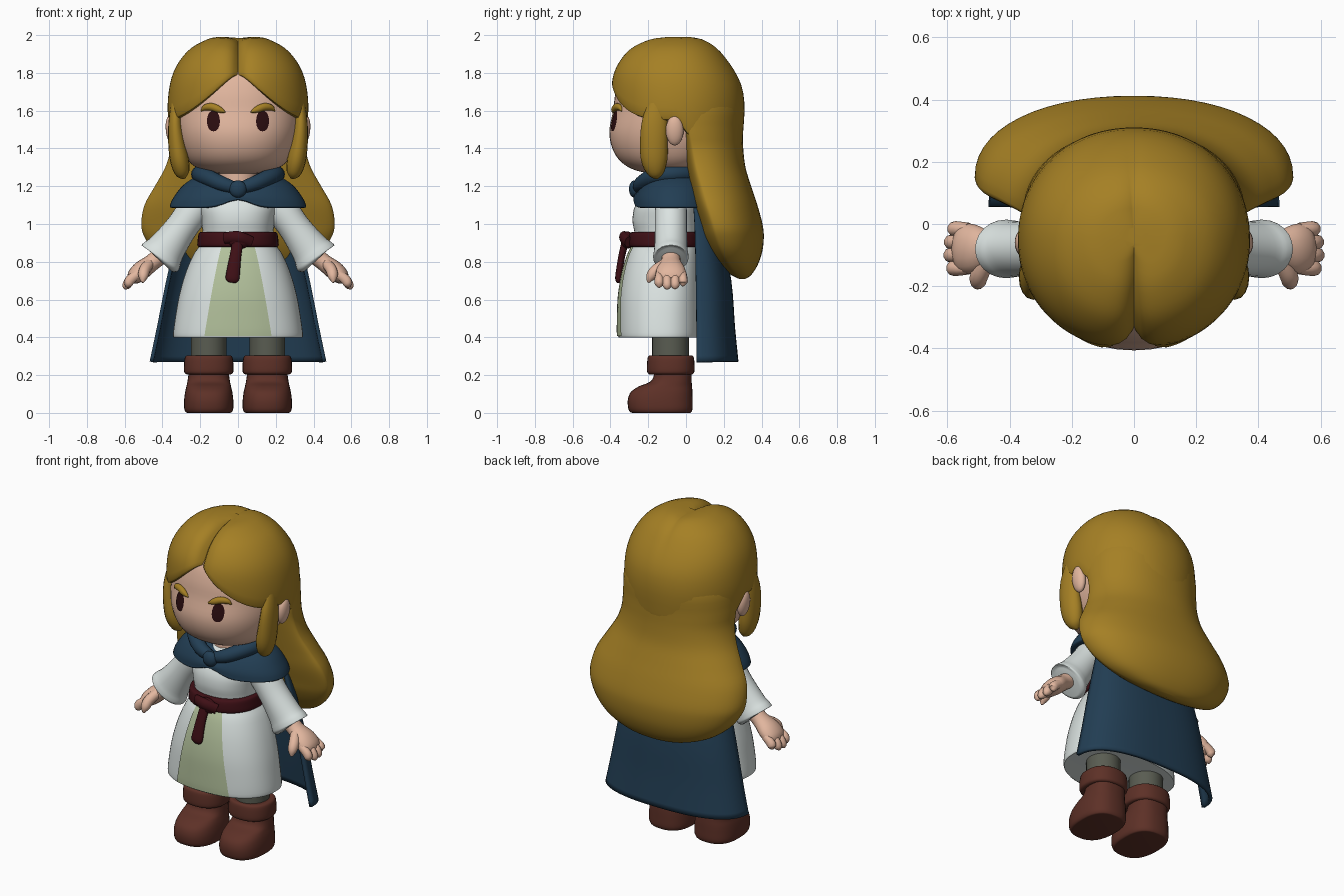
import bpy, bmesh, math
from mathutils import Vector

COLOURS = {
    "gold": (.376, .215, .018), "skin": (.76, .47, .345), "white": (.71, .77, .755),
    "navy": (.016, .048, .088), "dark_red": (.05, .005, .008), "brown": (.11, .03, .02),
    "grey": (.10, .107, .083), "sage": (.445, .527, .328), "eye_dark": (.024, .004, .005)}
MATS = {}
for cname, rgb in COLOURS.items():
    MATS[cname] = bpy.data.materials.new(cname)
    MATS[cname].diffuse_color = (*rgb, 1)


def make(name, rings, mat, closed=True, caps=True):
    """Skin a list of equal-length point rings."""
    bm = bmesh.new()
    vs = [[bm.verts.new(p) for p in r] for r in rings]
    n = len(rings[0])
    for a, b in zip(vs, vs[1:]):
        for i in range(n if closed else n - 1):
            j = (i + 1) % n
            bm.faces.new((a[i], a[j], b[j], b[i]))
    if caps:
        bm.faces.new(vs[0])
        bm.faces.new(vs[-1])
    bmesh.ops.recalc_face_normals(bm, faces=bm.faces)
    me = bpy.data.meshes.new(name)
    bm.to_mesh(me)
    bm.free()
    me.materials.append(MATS[mat])
    ob = bpy.data.objects.new(name, me)
    bpy.context.collection.objects.link(ob)
    return ob


def dense(rows, k=4):
    """Catmull-Rom resampling of a table of rows."""
    out = []
    for i in range(len(rows) - 1):
        p0, p1, p2, p3 = (rows[max(i - 1, 0)], rows[i], rows[i + 1], rows[min(i + 2, len(rows) - 1)])
        for s in range(k):
            t = s / k
            out.append([.5 * (2*b + (c-a)*t + (2*a-5*b+4*c-d)*t*t + (3*b-a-3*c+d)*t**3)
                        for a, b, c, d in zip(p0, p1, p2, p3)])
    return out + [list(rows[-1])]


def at(table, z):
    """Row of a descending table at height z."""
    for a, b in zip(table, table[1:]):
        if b[0] <= z <= a[0]:
            t = (a[0] - z) / max(a[0] - b[0], 1e-9)
            return [u + (v - u) * t for u, v in zip(a, b)]
    return table[0] if z > table[0][0] else table[-1]


def section(row, a, n=2.0):
    """Point at angle a of a section row (z, half width, front y, middle y, back y)."""
    z, hw, yf, yc, yb = row
    c, s = math.cos(a), math.sin(a)
    x = math.copysign(hw * abs(c) ** (2 / n), c)
    q = abs(s) ** (2 / n)
    return Vector((x, yc + ((yb - yc) if s > 0 else (yf - yc)) * q, z))


def loft(name, rows, mat, n=2.0, seg=40, x0=0, warp=None):
    rings = [[section(r, 2 * math.pi * i / seg, n) + Vector((x0, 0, 0)) for i in range(seg)]
             for r in dense(rows)]
    if warp:
        rings = [[warp(p) for p in r] for r in rings]
    return make(name, rings, mat)


def tube(name, rows, mat, ref=(0, 1, 0), seg=16, k=4):
    """Sweep an oval along rows of (x, y, z, radius along ref, radius across)."""
    rows = dense(rows, k)
    pts = [Vector(r[:3]) for r in rows]
    rings = []
    for i, p in enumerate(pts):
        t = (pts[min(i + 1, len(pts) - 1)] - pts[max(i - 1, 0)]).normalized()
        u = Vector(ref)
        u = (u - t * u.dot(t)).normalized()
        v = t.cross(u)
        ang = [2 * math.pi * j / seg for j in range(seg)]
        rings.append([p + u * rows[i][3] * math.cos(a) + v * rows[i][4] * math.sin(a) for a in ang])
    return make(name, rings, mat)


def blob(name, loc, rad, mat, tilt=0):
    rings = [[(math.sin(t) * math.cos(a) * rad[0], math.sin(t) * math.sin(a) * rad[1], math.cos(t) * rad[2])
              for a in [2 * math.pi * j / 20 for j in range(20)]]
             for t in [.02 + (math.pi - .04) * i / 12 for i in range(13)]]
    ob = make(name, rings, mat)
    ob.location, ob.rotation_euler = loc, (0, tilt, 0)
    return ob


def front_y(table, x, z, n):
    _, hw, yf, yc, _ = at(table, z)
    return yc + (yf - yc) * max(0, 1 - abs(x / hw) ** n) ** (1 / n)


def patch(name, table, n, spans, mat, gap=.005):
    """Thin plate on the front of a loft; spans are (z, x from, x to)."""
    rings = []
    for z, a, b in spans:
        xs = [a + (b - a) * i / 10 for i in range(11)]
        rings.append([(x, front_y(table, x, z, n) - gap, z) for x in xs])
    return make(name, rings, mat, closed=False, caps=False)


# Head and neck
HEAD = [(1.9, .18, -.24, -.05, .15), (1.8, .28, -.335, -.05, .22), (1.7, .325, -.372, -.05, .24),
        (1.6, .335, -.386, -.05, .24), (1.49, .328, -.406, -.05, .22), (1.4, .302, -.39, -.06, .18),
        (1.33, .26, -.345, -.07, .13), (1.285, .19, -.27, -.08, .07), (1.265, .08, -.17, -.08, 0)]
loft("head", HEAD, "skin", 2.2, 48)
loft("neck", [(1.32, .1, -.18, -.08, .02), (1.15, .1, -.18, -.08, .02)], "skin")
HEAD_D = dense(HEAD)

# Hair cap with centre parting and swept fringe
CAP = dense([(1.998, .01, -.06, -.05, -.04), (1.99, .12, -.17, -.05, .06), (1.97, .18, -.24, -.05, .115),
             (1.93, .25, -.31, -.05, .17), (1.87, .305, -.362, -.05, .22), (1.8, .343, -.395, -.05, .265),
             (1.72, .364, -.406, -.05, .298), (1.62, .373, -.402, -.05, .31), (1.52, .366, -.39, -.05, .305),
             (1.4, .35, -.36, -.05, .295)], 6)


def cap_point(a, z, pull):
    p = section(at(CAP, z), a, 2.1)
    core = Vector((0, -.05, 1.6))
    amount = .15 if p.y < 0 else .15 * max(0, 1 - p.y / .3)
    groove = amount * math.exp(-abs(p.x) / .035) * (.35 + .65 * min(1, max(0, -p.y / .35)))
    q = core + (p - core) * (1 - groove)
    q.x, q.y = q.x * pull, -.05 + (q.y + .05) * pull
    return q


cap_rings = []
STEPS = [((i / 18) ** 2, 1) for i in range(1, 19)] + [(1.04, .985), (1.05, .95), (1.0, .88)]
for u, pull in STEPS:
    ring = []
    for j in range(96):
        a = 2 * math.pi * j / 96
        c, s = abs(math.cos(a)), math.sin(a)
        edge = 1.57 + .26 * (1 - c) ** 1.5 if s <= 0 else 1.57 - .15 * min(1, s * 3)
        ring.append(cap_point(a, 1.998 - (1.998 - edge) * u, pull))
    cap_rings.append(ring)
make("hair_cap", cap_rings, "gold")

# Long back hair
loft("back_hair", [(1.8, .24, -.08, -.02, .2), (1.65, .345, -.06, 0, .295), (1.5, .357, -.03, .02, .30),
                   (1.4, .357, -.02, .04, .303), (1.3, .385, 0, .06, .315), (1.2, .44, .02, .09, .345),
                   (1.1, .495, .04, .12, .378), (1.0, .512, .07, .15, .405), (.93, .495, .09, .17, .412),
                   (.85, .44, .13, .2, .403), (.78, .345, .18, .24, .378), (.73, .2, .24, .28, .345),
                   (.71, .05, .28, .3, .315)], "gold", 2.15, 56)

for s, side in ((-1, "left"), (1, "right")):
    # Side locks, ears, brows and eyes
    tube(side + "_lock", [(s*.325, -.15, 1.64, .05, .03), (s*.332, -.165, 1.54, .068, .036),
                          (s*.325, -.17, 1.44, .073, .045), (s*.31, -.168, 1.34, .07, .05),
                          (s*.295, -.16, 1.27, .045, .038), (s*.285, -.155, 1.24, .008, .008)], "gold")
    blob(side + "_ear", (s*.352, -.06, 1.495), (.03, .047, .08), "skin", s * .12)
    tube(side + "_brow", [(s*x, front_y(HEAD_D, x, z, 2.2) - .006, z, r, r * 1.1) for x, z, r in
                          ((.195, 1.598, .003), (.175, 1.616, .014), (.14, 1.62, .018),
                           (.1, 1.606, .016), (.068, 1.592, .003))], "gold")
    spans = []
    for i in range(13):
        t = math.pi * i / 12
        w = .034 * max(.02, math.sin(t)) ** .8
        spans.append((1.545 + .054 * math.cos(t), s * .13 - w, s * .13 + w))
    patch(side + "_eye", HEAD_D, 2.2, spans, "eye_dark")

    # Sleeve with cuff
    tube(side + "_sleeve", [(s*.15, -.08, 1.17, .06, .05), (s*.22, -.08, 1.09, .083, .085),
                            (s*.3, -.08, .98, .085, .085), (s*.375, -.08, .875, .088, .1),
                            (s*.402, -.08, .837, .093, .115), (s*.415, -.08, .818, .092, .117),
                            (s*.42, -.08, .812, .07, .09)], "white", seg=24)
    # Hand
    tube(side + "_palm", [(s*.39, -.08, .85, .05, .05), (s*.45, -.08, .80, .052, .045),
                          (s*.51, -.08, .755, .078, .05), (s*.55, -.08, .72, .078, .042),
                          (s*.572, -.08, .70, .05, .022)], "skin")
    for i in range(4):
        y, d = -.142 + i * .042, (.0, .01, .008, -.008)[i]
        tube(f"{side}_finger_{i + 1}", [(s*.53, y, .735, .02, .024), (s*.57, y, .705, .025, .028),
                                        (s*(.582+d), y, .68-d, .023, .023),
                                        (s*(.588+d), y, .664-d, .006, .006)], "skin", seg=10, k=3)
    tube(side + "_thumb", [(s*.47, -.11, .79, .028, .028), (s*.495, -.16, .755, .03, .03),
                           (s*.502, -.187, .72, .025, .025), (s*.505, -.2, .69, .006, .006)],
         "skin", ref=(1, 0, 0), seg=12)

    # Leg and boot
    x = s * .155
    loft(side + "_leg", [(.5, .095, -.18, -.08, .015), (.25, .095, -.18, -.08, .015)], "grey", x0=x, seg=24)
    loft(side + "_boot", [(.25, .105, -.17, -.07, .03), (.2, .108, -.17, -.07, .03), (.165, .113, -.19, -.08, .03),
                          (.14, .118, -.25, -.1, .032), (.11, .125, -.292, -.11, .034),
                          (.07, .13, -.308, -.12, .035), (.025, .13, -.306, -.12, .035),
                          (.004, .122, -.295, -.12, .028), (0, .11, -.28, -.12, .02)], "brown", 2.5, 32, x)
    loft(side + "_boot_cuff", [(.305, .1, -.18, -.08, .02), (.303, .118, -.195, -.08, .035),
                               (.285, .128, -.204, -.08, .043), (.225, .131, -.207, -.08, .045),
                               (.206, .122, -.198, -.08, .037), (.203, .1, -.18, -.08, .02)],
         "brown", 2.3, 32, x)

# Tunic with front panel
TUNIC = [(1.24, .1, -.15, -.08, 0), (1.2, .185, -.2, -.08, .04), (1.1, .205, -.268, -.08, .06),
         (1.02, .195, -.283, -.08, .06), (.95, .187, -.272, -.08, .06), (.9, .193, -.275, -.08, .065),
         (.84, .235, -.305, -.09, .07), (.74, .278, -.335, -.1, .075), (.62, .312, -.355, -.11, .08),
         (.5, .333, -.36, -.12, .085), (.41, .344, -.36, -.12, .085), (.4, .335, -.352, -.12, .08)]
loft("tunic", TUNIC, "white", 2.3, 56)
patch("front_panel", dense(TUNIC), 2.3, [(z, -w, w) for z, w in
      [(.9 - .494 * i / 24, .08 + .098 * (i / 24) ** .8) for i in range(25)]], "sage", .006)

# Belt, knot and hanging end
loft("belt", [(.958, .19, -.275, -.09, .06), (.952, .207, -.297, -.09, .078), (.92, .213, -.305, -.09, .082),
              (.885, .215, -.303, -.09, .08), (.878, .2, -.285, -.09, .06)], "dark_red", 2.3)
blob("belt_knot", (.005, -.31, .915), (.062, .035, .045), "dark_red", .15)
tube("belt_loop", [(-.07, -.30, .925, .03, .02), (0, -.33, .93, .032, .024), (.07, -.305, .905, .03, .02)],
     "dark_red", ref=(0, 0, 1))
tube("belt_end", [(.0, -.32, .91, .03, .02), (-.012, -.338, .84, .03, .018), (-.022, -.35, .77, .034, .018),
                  (-.03, -.357, .71, .036, .018), (-.033, -.357, .69, .02, .008)], "dark_red", ref=(1, 0, 0))


# Shoulder mantle, raised slightly under the clasp
def lift(p):
    if p.y < -.1:
        p.z += .045 * math.exp(-(p.x / .09) ** 2) * (1.16 - p.z) / .08
    return p


loft("mantle", [(1.27, .1, -.15, -.07, .04), (1.26, .2, -.19, -.07, .09), (1.21, .285, -.24, -.07, .13),
                (1.15, .335, -.272, -.07, .155), (1.105, .358, -.278, -.07, .165), (1.085, .35, -.27, -.07, .16),
                (1.085, .25, -.2, -.07, .08)], "navy", 2.1, 56, warp=lift)
tube("rolled_collar", [(0, -.25, 1.185, .03, .03), (.09, -.235, 1.215, .04, .04), (.18, -.16, 1.255, .045, .045),
                       (.2, -.06, 1.265, .045, .045), (.13, .05, 1.27, .045, .045), (0, .08, 1.27, .045, .045),
                       (-.13, .05, 1.27, .045, .045), (-.2, -.06, 1.265, .045, .045),
                       (-.18, -.16, 1.255, .045, .045), (-.09, -.235, 1.215, .04, .04),
                       (0, -.25, 1.185, .03, .03)], "navy", ref=(0, 0, 1))
blob("clasp", (0, -.272, 1.185), (.046, .03, .046), "navy")

# Cape
cape_rows = dense([(1.19, .24, 0, .03, .13), (1.0, .3, 0, .045, .175), (.7, .37, 0, .052, .23),
                   (.45, .42, 0, .055, .25), (.27, .458, 0, .055, .268)])
cape = make("cape", [[section(r, math.pi * i / 36, 2.5) for i in range(37)] for r in cape_rows],
            "navy", closed=False, caps=False)
mod = cape.modifiers.new("thickness", "SOLIDIFY")
mod.thickness, mod.offset = .02, 0

# Smooth shading with sharp edges kept
for ob in bpy.data.objects:
    ob.select_set(True)
bpy.context.view_layer.objects.active = cape
bpy.ops.object.shade_smooth_by_angle(angle=math.radians(45))
